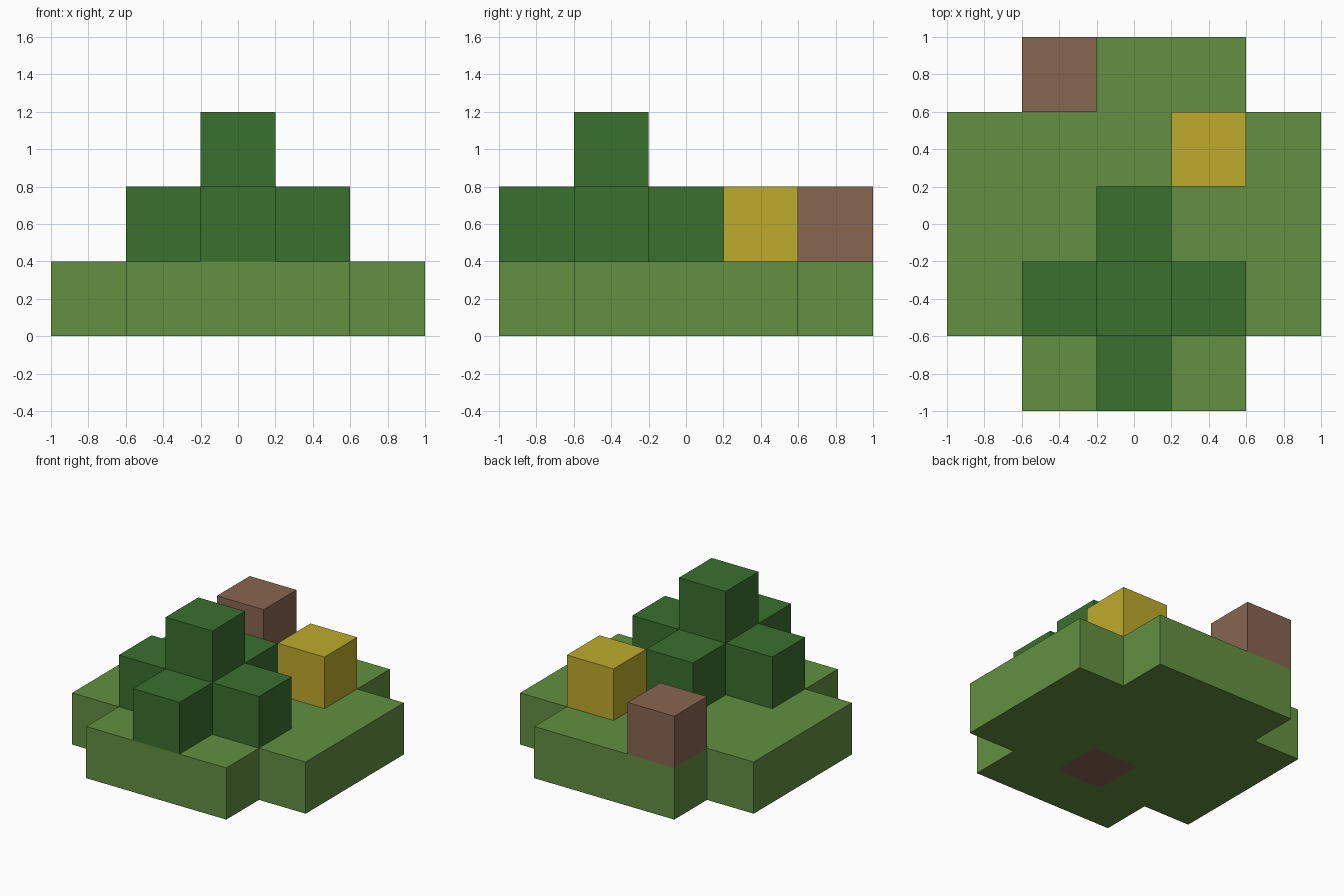
import bpy
import bmesh
from mathutils import Vector

CELL = 0.4

default = bpy.data.objects.get("Cube")
if default:
    bpy.data.objects.remove(default, do_unlink=True)


def material(name, rgb):
    mat = bpy.data.materials.new(name)
    mat.use_nodes = True
    mat.diffuse_color = (*rgb, 1)
    bsdf = next(n for n in mat.node_tree.nodes if n.type == "BSDF_PRINCIPLED")
    bsdf.inputs["Base Color"].default_value = (*rgb, 1)
    return mat


def blocks(name, cells, mat):
    """Join grid cells (column, row, layer) into one closed shell of cubes."""
    cells = set(cells)
    bm = bmesh.new()
    for cell in sorted(cells):
        centre = Vector(cell) + Vector((0, 0, 0.5))
        for axis in range(3):
            for sign in (-1, 1):
                out = Vector((0, 0, 0))
                out[axis] = sign
                if tuple(int(c + o) for c, o in zip(cell, out)) in cells:
                    continue
                u, v = Vector((0, 0, 0)), Vector((0, 0, 0))
                u[(axis + 1) % 3] = 0.5
                v[(axis + 2) % 3] = 0.5 * sign
                mid = centre + out / 2
                corners = (mid - u - v, mid + u - v, mid + u + v, mid - u + v)
                bm.faces.new([bm.verts.new(p * CELL) for p in corners])
    bmesh.ops.remove_doubles(bm, verts=bm.verts, dist=0.001)
    mesh = bpy.data.meshes.new(name)
    bm.to_mesh(mesh)
    bm.free()
    mesh.materials.append(mat)
    obj = bpy.data.objects.new(name, mesh)
    bpy.context.collection.objects.link(obj)
    return obj


grass = material("grass green", (0.122, 0.279, 0.052))
leaf = material("leaf green", (0.042, 0.162, 0.027))
bark = material("bark brown", (0.246, 0.133, 0.080))
gold = material("golden yellow", (0.521, 0.407, 0.026))

# Ground slab: square without its corners, with a hole for the trunk
trunk = (0, -1, 0)
span = range(-2, 3)
ground = [(x, y, 0) for x in span for y in span
          if abs(x) + abs(y) < 4 and (x, y, 0) != trunk]
blocks("ground", ground, grass)

# Tree: trunk sunk in the ground, cross-shaped crown and its tip
blocks("tree_trunk", [trunk], bark)
crown = [(x, y - 1, 1) for x in (-1, 0, 1) for y in (-1, 0, 1) if x * y == 0]
blocks("tree_crown", crown + [(0, -1, 2)], leaf)

# Loose blocks on the ground
blocks("yellow_block", [(1, 1, 1)], gold)
blocks("brown_block", [(-1, 2, 1)], bark)
